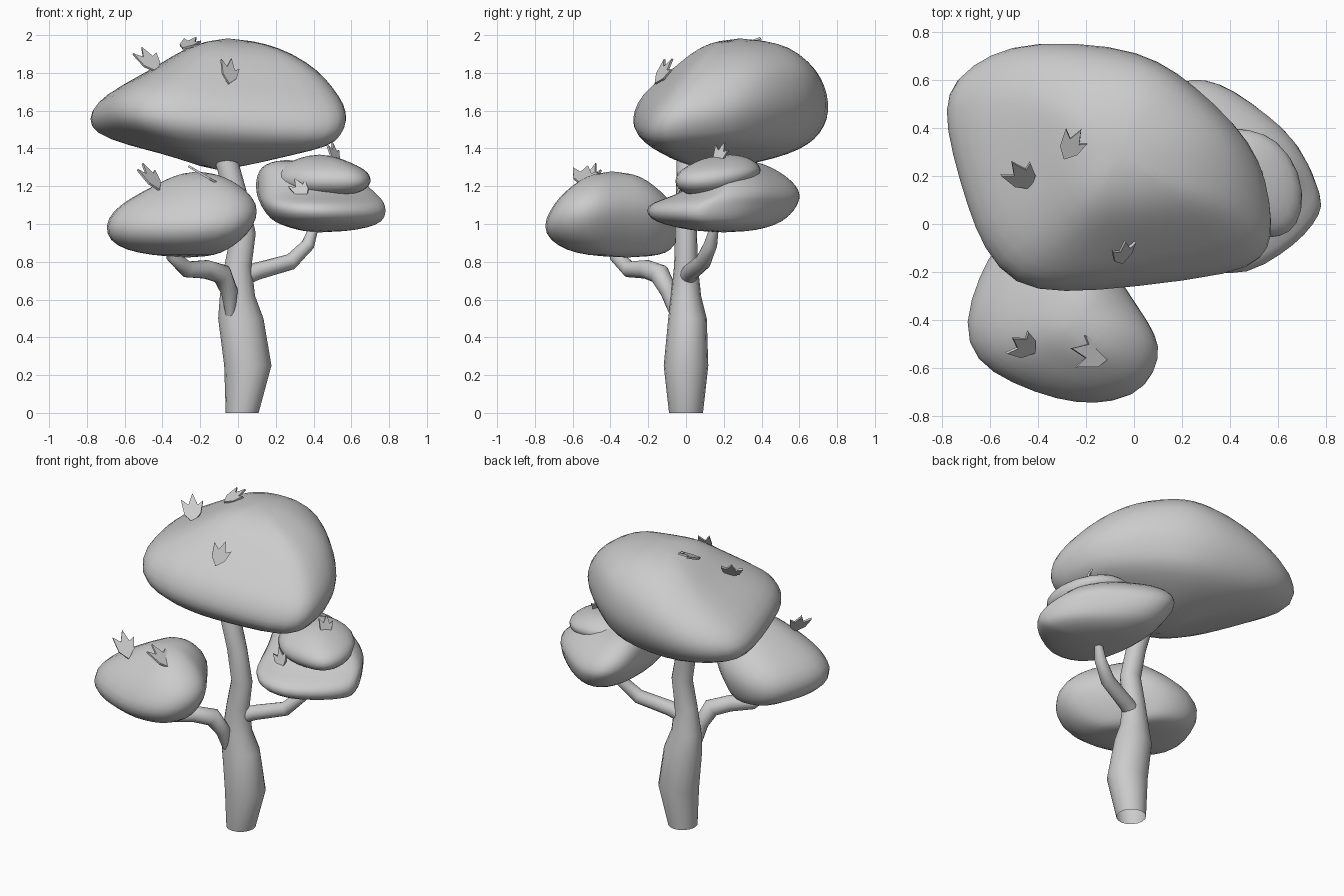
import bpy, math
from mathutils import Vector


def make_object(name, verts, faces, subdiv=0, angle=60):
    me = bpy.data.meshes.new(name)
    me.from_pydata(verts, [], faces)
    ob = bpy.data.objects.new(name, me)
    bpy.context.collection.objects.link(ob)
    bpy.ops.object.select_all(action='DESELECT')
    ob.select_set(True)
    bpy.context.view_layer.objects.active = ob
    bpy.ops.object.shade_smooth_by_angle(angle=math.radians(angle))
    if subdiv:
        m = ob.modifiers.new("subdiv", 'SUBSURF')
        m.levels = m.render_levels = subdiv
    return ob


def bridge(rings, n):
    return [(r * n + i, r * n + (i + 1) % n, (r + 1) * n + (i + 1) % n, (r + 1) * n + i)
            for r in range(rings - 1) for i in range(n)]


def foliage(name, outline, bottom, top, levels, twist=(0, 0), swell=1.025):
    """Plan outline (counter-clockwise) stretched to x/y limits at each height, with pole points."""
    xs, ys = zip(*outline)
    x0, x1, y0, y1 = min(xs), max(xs), min(ys), max(ys)
    n = len(outline)
    verts = []
    for z, a, b, c, d in levels:
        for x, y in outline:
            verts.append((a + (b - a) * (x - x0) / (x1 - x0), c + (d - c) * (y - y0) / (y1 - y0), z))
    faces = bridge(len(levels), n)
    lo, hi = len(verts), len(verts) + 1
    last = (len(levels) - 1) * n
    verts += [bottom, top]
    for i in range(n):
        j = (i + 1) % n
        faces += [(lo, j, i), (hi, last + i, last + j)]
    # swell a little to offset the shrinking of the subdivision, then twist
    mid = Vector(((x0 + x1) / 2, (y0 + y1) / 2, (bottom[2] + top[2]) / 2))
    verts = [mid + (Vector(v) - mid) * swell for v in verts]
    for v in verts:
        w = min(1, max(0, (v.z - bottom[2]) / (top[2] - bottom[2])))
        v.z += (twist[0] + (twist[1] - twist[0]) * w) * (v.x - top[0]) * (v.y - top[1])
    return make_object(name, verts, faces, 1, 80)


def tube(name, path, n=14, flat=False):
    """Tapered open tube through (x, y, z, rx, ry); flat keeps the rings horizontal."""
    verts = []
    pts = [Vector(p[:3]) for p in path]
    for k, p in enumerate(path):
        t = (pts[min(k + 1, len(pts) - 1)] - pts[max(k - 1, 0)]).normalized()
        if flat:
            u, v = Vector((1, 0, 0)), Vector((0, 1, 0))
        else:
            u = Vector((-0.6, 0.8, 0)) if path[-1][0] > 0 else Vector((0.7, -0.7, 0))
            u = (u - t * u.dot(t)).normalized()
            v = t.cross(u)
        for i in range(n):
            a = 2 * math.pi * i / n
            verts.append(pts[k] + u * p[3] * math.cos(a) + v * p[4] * math.sin(a))
    return make_object(name, verts, bridge(len(path), n))


LEAF = [(0, -.08), (.045, -.03), (.06, .04), (.03, .02), (.005, .09), (-.02, .025), (-.06, .06), (-.045, -.03)]


def leaf(name, loc, direction, normal, s=1.0):
    d = Vector(direction).normalized()
    nrm = Vector(normal)
    nrm = (nrm - d * nrm.dot(d)).normalized()
    side = d.cross(nrm)
    n = len(LEAF)
    verts = [Vector(loc) + side * x * s + d * y * s + nrm * h for h in (-.006, .006) for x, y in LEAF]
    faces = bridge(2, n) + [tuple(reversed(range(n))), tuple(range(n, 2 * n))]
    make_object(name, verts, faces, 0, 20)


# trunk and two branches
tube("trunk", [(.022, 0, 0, .087, .09), (.052, 0, .25, .125, .118), (.015, .008, .5, .12, .102),
               (-.003, 0, .62, .093, .08), (0, 0, .78, .072, .063), (.028, 0, .95, .066, .058),
               (-.01, .005, 1.15, .062, .058), (-.06, .01, 1.33, .062, .06), (-.08, .04, 1.5, .05, .05)],
     16, True)
tube("left_branch", [(-.04, -.06, .52, .025, .025), (-.045, -.09, .64, .045, .045), (-.085, -.14, .735, .055, .055),
                     (-.17, -.21, .76, .05, .05), (-.27, -.3, .76, .044, .044),
                     (-.345, -.37, .83, .036, .036), (-.37, -.4, .95, .025, .025)])
tube("right_branch", [(0, 0, .71, .05, .05), (.1, .03, .75, .046, .046), (.28, .09, .8, .043, .043),
                      (.37, .13, .89, .036, .036), (.42, .16, 1.03, .018, .018)])

# top canopy
foliage("top_foliage",
        [(.565, -.06), (.56, .08), (.52, .25), (.42, .4), (.25, .56), (.1, .67), (-.1, .735), (-.42, .75),
         (-.6, .7), (-.74, .6), (-.78, .48), (-.75, .3), (-.68, .06), (-.62, -.1), (-.5, -.25), (-.3, -.28),
         (0, -.255), (.42, -.2), (.53, -.14)],
        (-.12, .1, 1.285), (-.06, .28, 1.982),
        [(1.33, -.25, .1, -.03, .38), (1.38, -.4, .28, -.14, .55), (1.435, -.6, .48, -.23, .65),
         (1.5, -.76, .54, -.285, .71), (1.58, -.79, .57, -.275, .75), (1.66, -.755, .555, -.235, .755),
         (1.74, -.64, .495, -.15, .735), (1.82, -.48, .42, -.06, .69), (1.9, -.34, .29, .03, .6),
         (1.95, -.23, .15, .12, .5)], (.08, .28), 1.02)

# left canopy
foliage("left_foliage",
        [(.1, -.52), (.05, -.42), (-.04, -.29), (-.12, -.15), (-.25, -.05), (-.43, -.04), (-.56, -.09),
         (-.63, -.22), (-.7, -.42), (-.65, -.57), (-.5, -.66), (-.3, -.73), (-.15, -.745), (0, -.72), (.08, -.63)],
        (-.26, -.3, .825), (-.22, -.39, 1.28),
        [(.84, -.46, -.12, -.53, -.14), (.865, -.6, -.06, -.63, -.08), (.915, -.69, .02, -.72, -.05),
         (.99, -.715, .085, -.755, -.03), (1.07, -.675, .11, -.72, -.045), (1.14, -.57, .08, -.67, -.1),
         (1.2, -.45, .01, -.6, -.17), (1.25, -.35, -.08, -.53, -.24)])

# right canopy: sloping lower clump and small upper clump
foliage("right_lower_foliage",
        [(.775, .12), (.7, .3), (.58, .42), (.42, .55), (.3, .6), (.2, .59), (.13, .5), (.1, .35), (.11, .1),
         (.17, -.11), (.29, -.19), (.45, -.2), (.6, -.11), (.7, -.03), (.765, .06)],
        (.42, .2, .956), (.26, .29, 1.338),
        [(.97, .32, .63, .02, .38), (1.0, .22, .74, -.12, .48), (1.03, .17, .775, -.19, .53),
         (1.075, .135, .785, -.215, .575), (1.115, .115, .775, -.185, .595), (1.15, .1, .745, -.06, .605),
         (1.2, .095, .69, .02, .585), (1.25, .1, .62, .08, .53), (1.3, .125, .5, .13, .45),
         (1.325, .18, .37, .19, .37)], (0, 0), 1.02)
foliage("right_upper_foliage",
        [(.7, .15), (.65, .3), (.55, .38), (.43, .4), (.28, .36), (.2, .25), (.22, .1), (.35, -.02),
         (.5, -.04), (.6, -.04), (.67, .01)],
        (.45, .1, 1.14), (.43, .24, 1.37),
        [(1.16, .3, .64, 0, .25), (1.2, .21, .71, -.055, .32), (1.25, .19, .715, -.055, .39),
         (1.29, .2, .68, -.02, .41), (1.33, .27, .59, .05, .37), (1.353, .34, .52, .12, .32)], (0, 0), 1.02)

# spiky loose leaves: position, growing direction, facing, size
for i, spec in enumerate([
        ((-.045, -.12, 1.805), (.05, .55, .83), (.6, -.8, .5), .95),
        ((-.47, .2, 1.865), (-.4, .5, .6), (.25, -.65, .72), 1.1),
        ((-.26, .33, 1.955), (.35, .65, .3), (-.2, -.5, .85), .9),
        ((-.46, -.51, 1.245), (-.5, .3, .75), (.5, -.5, .6), 1.05),
        ((-.175, -.54, 1.255), (-.85, .15, .5), (.5, 0, .86), 1.15),
        ((.33, -.03, 1.185), (-.45, .4, .7), (-.2, -.8, .5), .8),
        ((.51, .18, 1.37), (-.2, .3, .85), (.75, -.5, .5), .75)]):
    leaf("leaf_%d" % (i + 1), *spec)
